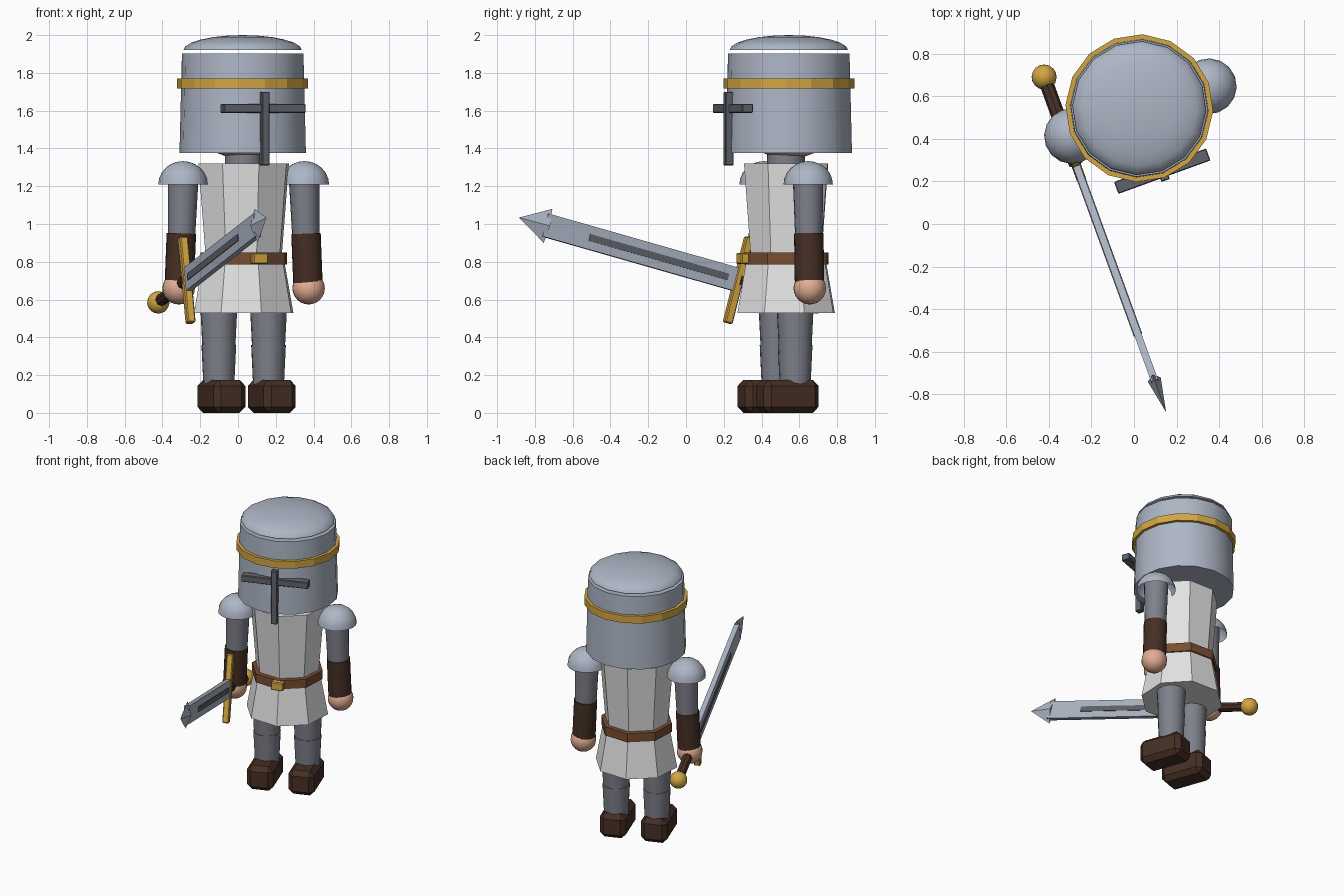
import bpy, bmesh, math
from mathutils import Matrix, Vector

if "Cube" in bpy.data.objects:
    bpy.data.objects.remove(bpy.data.objects["Cube"])

COLOURS = {
    "steel": (0.42, 0.47, 0.56), "mail": (0.21, 0.22, 0.26), "dark_iron": (0.12, 0.125, 0.15),
    "cloth": (0.76, 0.76, 0.76), "gold": (0.65, 0.38, 0.055), "belt_leather": (0.19, 0.075, 0.03),
    "dark_leather": (0.06, 0.028, 0.018), "skin": (0.76, 0.42, 0.29),
}
MATS = {}
for n, c in COLOURS.items():
    MATS[n] = bpy.data.materials.new(n)
    MATS[n].diffuse_color = (*c, 1)

# The whole figure is turned 20 degrees about its own centre
BODY = Matrix.Translation((0.03, 0.53, 0)) @ Matrix.Rotation(math.radians(20), 4, 'Z')
# Sword frame: origin at the pommel, x across, y toward the tip, z up the flat of the blade
SWORD = (BODY @ Matrix.Translation((-0.37, 0.305, 0.585))
         @ Matrix.Rotation(math.pi, 4, 'Z') @ Matrix.Rotation(math.radians(15), 4, 'X'))


def finish(name, bm, mat, smooth, frame):
    bmesh.ops.recalc_face_normals(bm, faces=bm.faces)
    me = bpy.data.meshes.new(name)
    bm.to_mesh(me)
    bm.free()
    me.materials.append(MATS[mat])
    ob = bpy.data.objects.new(name, me)
    bpy.context.collection.objects.link(ob)
    ob.matrix_world = frame
    if smooth:
        bpy.ops.object.select_all(action='DESELECT')
        ob.select_set(True)
        bpy.context.view_layer.objects.active = ob
        bpy.ops.object.shade_smooth_by_angle(angle=math.radians(40))
    return ob


def box(name, mat, centre, size, bevel=0, frame=BODY, segments=1):
    bm = bmesh.new()
    bmesh.ops.create_cube(bm, size=1)
    bmesh.ops.transform(bm, verts=bm.verts,
                        matrix=Matrix.Translation(centre) @ Matrix.Diagonal((*size, 1)))
    if bevel:
        bmesh.ops.bevel(bm, geom=bm.edges[:], offset=bevel, segments=segments,
                        affect='EDGES', profile=0.5)
    return finish(name, bm, mat, False, frame)


def tube(name, mat, a, b, ra, rb, sides=16, flat_y=1, smooth=True, frame=BODY):
    """Capped cone from point a to point b; flat_y squashes its section."""
    a, b = Vector(a), Vector(b)
    d = b - a
    rot = Matrix() if d.x == d.y == 0 else d.to_track_quat('Z', 'Y').to_matrix().to_4x4()
    bm = bmesh.new()
    bmesh.ops.create_cone(bm, cap_ends=True, segments=sides, radius1=ra, radius2=rb, depth=d.length,
                          matrix=Matrix.Translation((a + b) / 2) @ rot
                          @ Matrix.Diagonal((1, flat_y, 1, 1)))
    return finish(name, bm, mat, smooth, frame)


def ball(name, mat, centre, radius, rz=None, half=False, frame=BODY):
    bm = bmesh.new()
    bmesh.ops.create_uvsphere(bm, u_segments=16, v_segments=12, radius=1)
    if half:  # keep the upper half as an open shell
        low = [v for v in bm.verts if v.co.z < -0.01]
        bmesh.ops.delete(bm, geom=low, context='VERTS')
    bmesh.ops.transform(bm, verts=bm.verts, matrix=Matrix.Translation(centre)
                        @ Matrix.Diagonal((radius, radius, rz or radius, 1)))
    return finish(name, bm, mat, True, frame)


# Head and helmet
H = 0.015
tube("neck", "mail", (0, 0, 1.28), (0, 0, 1.42), 0.1, 0.1)
ball("head", "skin", (0, H, 1.6), 0.29, 0.255)
tube("helmet", "steel", (0, H, 1.375), (0, H, 1.903), 0.335, 0.322)
ball("helmet_crown", "steel", (0, H, 1.92), 0.314, 0.08, half=True)
tube("helmet_band", "gold", (0, H, 1.717), (0, H, 1.77), 0.347, 0.347, smooth=False)
box("visor_slit_bar", "dark_iron", (0, -0.3, 1.612), (0.46, 0.06, 0.047), 0.004)
box("visor_upright_bar", "dark_iron", (0, -0.324, 1.505), (0.042, 0.045, 0.39), 0.004)

# Eight-sided tunic, skirt and belt
tube("tunic", "cloth", (0, 0, 0.8), (0, 0, 1.32), 0.212, 0.255, 8, 0.93, False)
tube("tunic_skirt", "cloth", (0, 0, 0.53), (0, 0, 0.82), 0.28, 0.226, 8, 0.98, False)
tube("belt", "belt_leather", (0, 0, 0.785), (0, 0, 0.848), 0.243, 0.243, 8, 0.98, False)
box("belt_buckle", "gold", (0, -0.245, 0.817), (0.085, 0.045, 0.06), 0.006)

# Paired limbs
for side, s in (("left", 1), ("right", -1)):
    tube(side + "_thigh", "mail", (s * 0.14, 0, 0.36), (s * 0.14, 0, 0.6), 0.088, 0.1)
    tube(side + "_shin", "mail", (s * 0.14, 0, 0.15), (s * 0.14, 0, 0.36), 0.082, 0.092)
    box(side + "_shoe", "dark_leather", (s * 0.142, -0.045, 0.0875), (0.18, 0.31, 0.175), 0.032)
    ball(side + "_shoulder_guard", "steel", (s * 0.342, 0, 1.208), 0.131, 0.125, half=True)
    tube(side + "_upper_arm", "mail", (s * 0.35, 0, 0.93), (s * 0.34, 0, 1.25), 0.072, 0.081)
    tube(side + "_bracer", "dark_leather", (s * 0.362, 0, 0.69), (s * 0.351, 0, 0.95), 0.078, 0.078)
    ball(side + "_hand", "skin", (s * 0.366, 0, 0.66), 0.086)

# Sword, built along its own axis
ball("sword_pommel", "gold", (0, 0, 0), 0.059, frame=SWORD)
tube("sword_grip", "dark_leather", (0, 0, 0), (0, 0.45, 0), 0.033, 0.033, 8, smooth=False, frame=SWORD)
box("sword_guard", "gold", (0, 0.455, 0), (0.045, 0.045, 0.47), 0.006, frame=SWORD)
box("sword_blade", "steel", (0, 1.02, 0), (0.034, 1.13, 0.125), frame=SWORD)
box("sword_fuller", "dark_iron", (0, 0.925, 0), (0.042, 0.81, 0.036), frame=SWORD)

# Flattened four-sided blade tip
bm = bmesh.new()
ring = [bm.verts.new(p) for p in ((0.032, 1.565, 0), (0, 1.565, 0.093),
                                  (-0.032, 1.565, 0), (0, 1.565, -0.093))]
tip = bm.verts.new((0, 1.735, 0))
bm.faces.new(ring)
for i in range(4):
    bm.faces.new((ring[i], ring[(i + 1) % 4], tip))
finish("sword_tip", bm, "steel", False, SWORD)

for m in bpy.data.materials:
    if m.users and not m.is_grease_pencil:
        m.use_nodes = True
        m.node_tree.nodes["Principled BSDF"].inputs["Base Color"].default_value = m.diffuse_color
